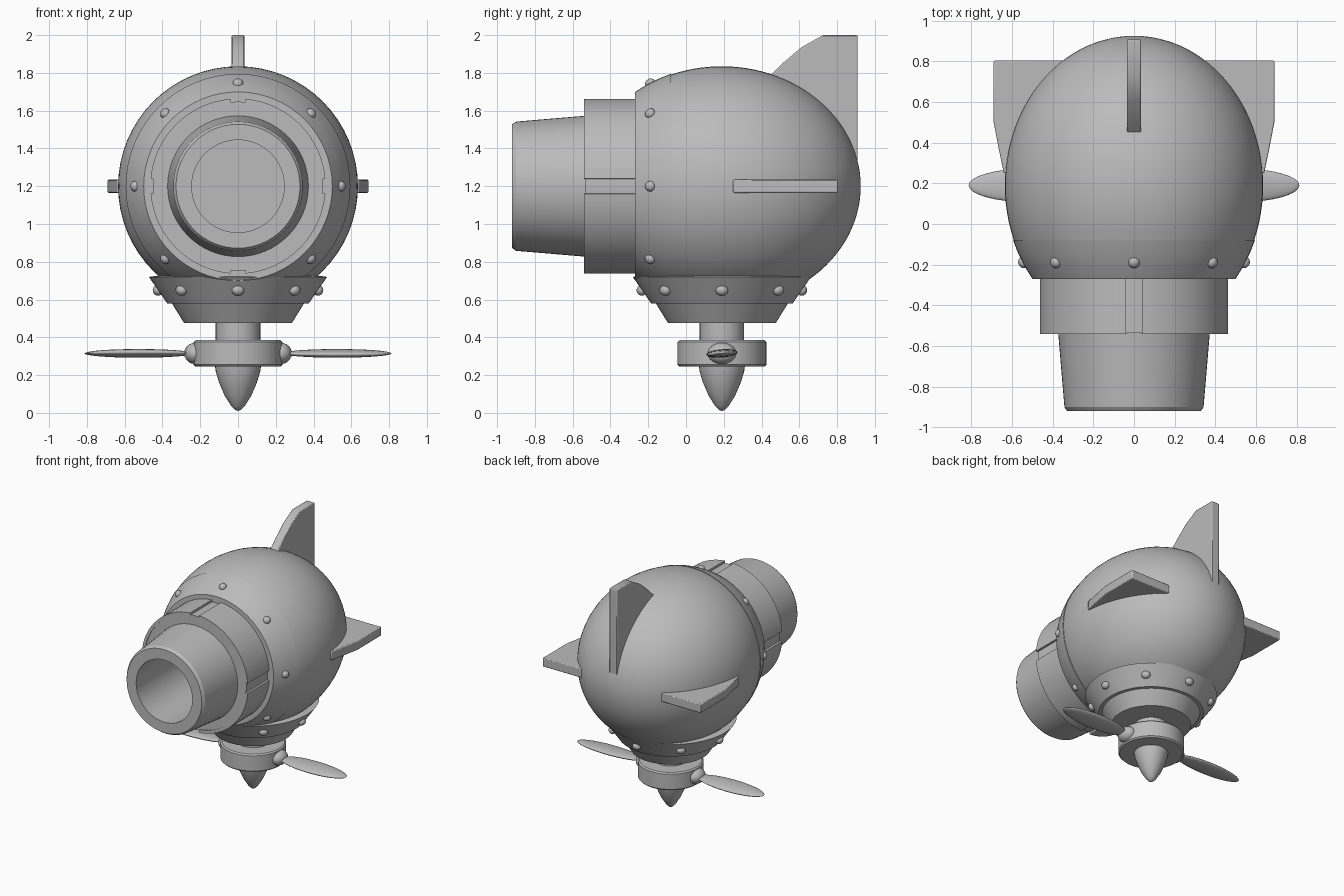
import bpy, bmesh, math
from math import sin, cos, pi, sqrt
from mathutils import Matrix, Vector

if "Cube" in bpy.data.objects:
    bpy.data.objects.remove(bpy.data.objects["Cube"])

grey = bpy.data.materials.new("plain_grey")
grey.use_nodes = True
grey.diffuse_color = (0.5, 0.5, 0.5, 1)
grey.node_tree.nodes["Principled BSDF"].inputs["Base Color"].default_value = (0.5, 0.5, 0.5, 1)

MID_Y, MID_Z = 0.19, 1.2      # body centre
RAD, LONG = 0.635, 0.735      # body radius and half length
FORWARD = Matrix.Translation((0, 0, MID_Z)) @ Matrix.Rotation(pi / 2, 4, 'X')
UPRIGHT = Matrix.Translation((0, MID_Y, 0))


def finish(name, bm, matrix=Matrix(), bevel=0, angle=30):
    bmesh.ops.recalc_face_normals(bm, faces=bm.faces)
    bm.transform(matrix)
    mesh = bpy.data.meshes.new(name)
    bm.to_mesh(mesh)
    bm.free()
    mesh.materials.append(grey)
    ob = bpy.data.objects.new(name, mesh)
    bpy.context.collection.objects.link(ob)
    if bevel:
        mod = ob.modifiers.new("soft_edges", 'BEVEL')
        mod.width, mod.segments = bevel, 2
    bpy.ops.object.select_all(action='DESELECT')
    ob.select_set(True)
    bpy.context.view_layer.objects.active = ob
    bpy.ops.object.shade_smooth_by_angle(angle=math.radians(angle))
    return ob


def lathe(name, profile, matrix, steps=64, bevel=0):
    """Turn (radius, height) points around the local z axis."""
    bm = bmesh.new()
    verts = [bm.verts.new((r, 0, h)) for r, h in profile]
    edges = [bm.edges.new(pair) for pair in zip(verts, verts[1:])]
    bmesh.ops.spin(bm, geom=verts + edges, cent=(0, 0, 0), axis=(0, 0, 1),
                   angle=2 * pi, steps=steps, use_duplicate=False)
    bmesh.ops.remove_doubles(bm, verts=bm.verts, dist=1e-5)
    return finish(name, bm, matrix, bevel)


def plate(name, outline, place, thick, bevel=0.006):
    """Extrude a flat outline; place maps (a, b, offset) to space."""
    bm = bmesh.new()
    near, far = [[bm.verts.new(place(a, b, s * thick / 2)) for a, b in outline]
                 for s in (-1, 1)]
    bm.faces.new(near)
    bm.faces.new(far)
    for i in range(len(near)):
        j = (i + 1) % len(near)
        bm.faces.new((near[i], near[j], far[j], far[i]))
    return finish(name, bm, bevel=bevel)


def ellipsoid(name, centre, size, turn=Matrix(), u=16, v=10):
    bm = bmesh.new()
    bmesh.ops.create_uvsphere(bm, u_segments=u, v_segments=v, radius=1)
    return finish(name, bm, Matrix.Translation(centre) @ turn @ Matrix.Diagonal((*size, 1)), angle=60)


def body_radius(y):
    return RAD * sqrt(max(0, 1 - ((y - MID_Y) / LONG) ** 2))


# Egg-shaped body, turned about the fore-aft axis
t0 = math.asin(0.27 / LONG)
body = [(RAD * cos(t), LONG * sin(t) - MID_Y)
        for t in [-pi / 2 + (t0 + pi / 2) * i / 32 for i in range(33)]]
body[0] = (0, body[0][1])
lathe("body", body, FORWARD)

# Front band that closes the body
band = [(body_radius(y) + 0.004, -y) for y in (-0.08, -0.145, -0.21, -0.27)]
lathe("front_band", [(0.57, 0.08)] + band + [(0.3, 0.27)], FORWARD)

# Collar: inner sleeve with four raised quarter shells
lathe("collar_sleeve", [(0.448, 0.25), (0.448, 0.535), (0.3, 0.535)], FORWARD)
gap = 0.04 / 0.465
for k in range(4):
    bm = bmesh.new()
    loop = [bm.verts.new((r, 0, h)) for r, h in
            ((0.44, 0.26), (0.464, 0.26), (0.464, 0.54), (0.44, 0.54))]
    face = bm.faces.new(loop)
    bmesh.ops.rotate(bm, verts=loop, matrix=Matrix.Rotation(k * pi / 2 + gap, 3, 'Z'))
    start = bmesh.ops.duplicate(bm, geom=[face])["geom"]
    bmesh.ops.spin(bm, geom=[f for f in start if isinstance(f, bmesh.types.BMFace)],
                   cent=(0, 0, 0), axis=(0, 0, 1), angle=pi / 2 - 2 * gap,
                   steps=16, use_duplicate=False)
    bmesh.ops.remove_doubles(bm, verts=bm.verts, dist=1e-5)
    finish("collar_quarter", bm, FORWARD)

# Tapered hollow barrel
lathe("barrel", [(0.374, 0.52), (0.342, 0.9), (0.328, 0.92), (0.245, 0.92),
                 (0.245, 0.3), (0, 0.3)], FORWARD)

# Stepped skirt, shaft, hub and spinner below the body
lathe("skirt", [(0.4, 0.73), (0.472, 0.72), (0.375, 0.58), (0.35, 0.58),
                (0.285, 0.475), (0, 0.475)], UPRIGHT)
lathe("shaft", [(0.118, 0.5), (0.118, 0.36)], UPRIGHT, 32)
lathe("hub", [(0, 0.385), (0.225, 0.385), (0.235, 0.375), (0.235, 0.255),
              (0.225, 0.245), (0, 0.245)], UPRIGHT, 48)
lathe("spinner", [(0.122, 0.25), (0.118, 0.22), (0.1, 0.16), (0.07, 0.09),
                  (0.035, 0.035), (0.015, 0.015), (0, 0.01)], UPRIGHT, 32)

# Two propeller blades with round roots
for side, label in ((1, "left"), (-1, "right")):
    ellipsoid(label + "_blade_root", (side * 0.225, MID_Y, 0.315), (0.06, 0.075, 0.057))
    ellipsoid(label + "_blade", (side * 0.525, MID_Y, 0.315), (0.288, 0.082, 0.022),
              Matrix.Rotation(side * 0.08, 4, 'X'), 32, 16)

# Rivets around the band and the skirt
for k in range(8):
    a = k * pi / 4
    spin = Matrix.Rotation(a, 4, 'Z')
    tilt = Matrix.Rotation(math.radians(31), 4, 'Y')
    spot = FORWARD @ spin @ Vector((0.545, 0, 0.19))
    ellipsoid("band_rivet", spot, (0.024, 0.028, 0.028),
              FORWARD.to_3x3().to_4x4() @ spin @ Matrix.Rotation(-0.55, 4, 'Y'))
    spot = UPRIGHT @ spin @ Vector((0.425, 0, 0.648))
    ellipsoid("skirt_rivet", spot, (0.026, 0.033, 0.028), spin @ tilt)

# Tail fin and two side fins
plate("top_fin", [(0.42, 1.76), (0.51, 1.85), (0.61, 1.935), (0.725, 2.0),
                  (0.908, 2.0), (0.908, 1.27), (0.7, 1.5)],
      lambda y, z, o: (o, y, z), 0.068)
for side, label in ((1, "left"), (-1, "right")):
    plate(label + "_fin", [(0.6, 0.25), (0.64, 0.25), (0.665, 0.37), (0.69, 0.5),
                           (0.69, 0.803), (0.3, 0.803), (0.4, 0.6)],
          lambda x, y, o: (side * x, y, MID_Z + o), 0.07)
